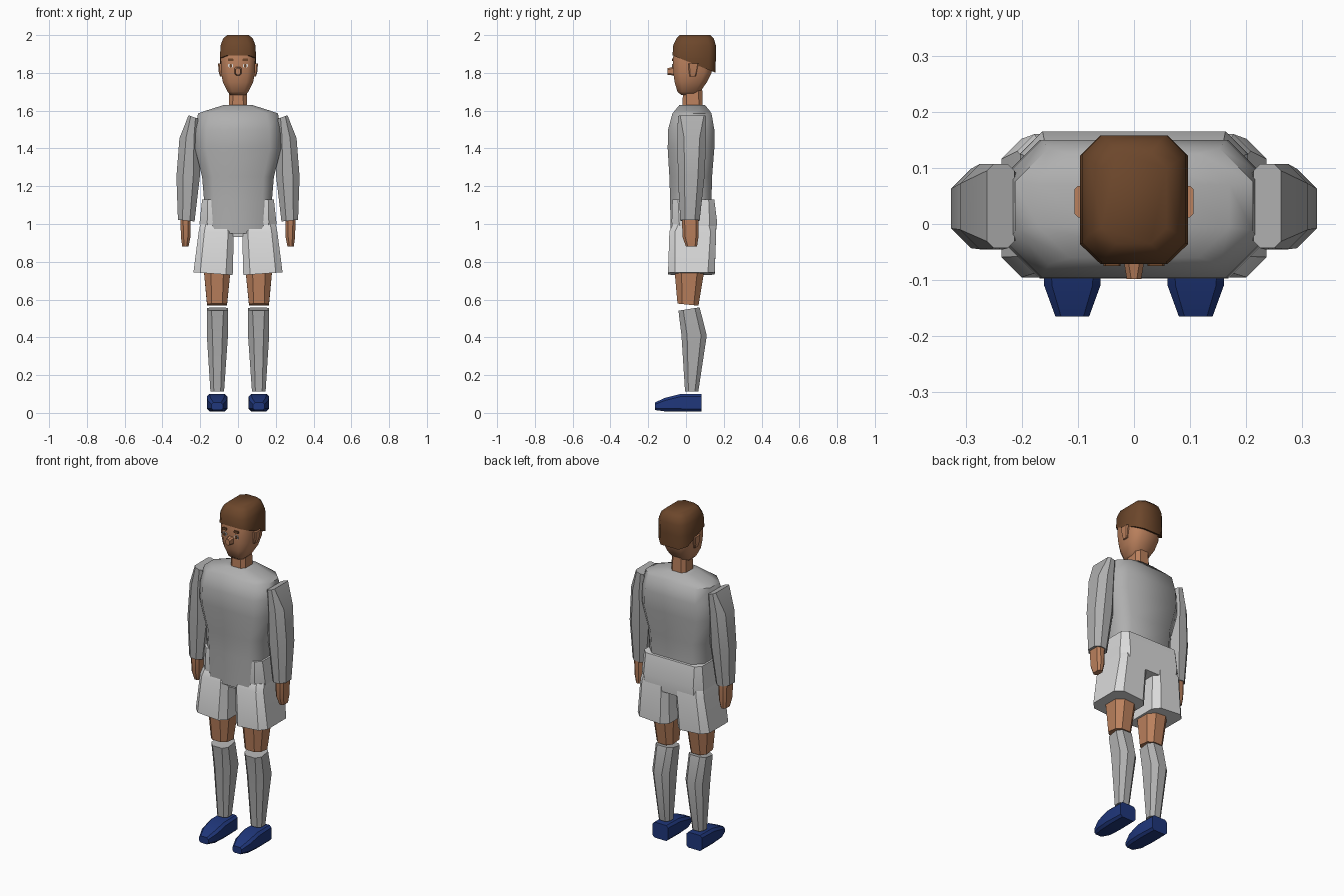
import bpy, bmesh, math
from mathutils import Vector


def material(name, rgb):
    m = bpy.data.materials.new(name)
    m.diffuse_color = (*rgb, 1)
    return m


SKIN = material("skin", (0.50, 0.22, 0.11))
HAIR = material("hair_brown", (0.15, 0.062, 0.024))
SHIRT = material("shirt_grey", (0.43, 0.43, 0.43))
SHORTS = material("shorts_light", (0.70, 0.70, 0.70))
SHOE = material("shoe_blue", (0.014, 0.038, 0.20))
WHITE = material("eye_white", (0.8, 0.8, 0.8))


def loft(name, mat, sections, smooth=25, along="z", side=1, cut=None):
    """Chamfered-rectangle sections: (pos, x0, x1, v0, v1, chamfer, tilt_x, tilt_v)."""
    bm = bmesh.new()
    rings = []
    for s in sections:
        p, x0, x1, v0, v1, c = s[:6]
        tx, tv = s[6:] if len(s) > 6 else (0, 0)
        outline = [(x0 + c, v0), (x1 - c, v0), (x1, v0 + c), (x1, v1 - c),
                   (x1 - c, v1), (x0 + c, v1), (x0, v1 - c), (x0, v0 + c)]
        ring = []
        for x, v in outline:
            q = p + tx * (x - (x0 + x1) / 2) + tv * (v - (v0 + v1) / 2)
            ring.append(bm.verts.new((x * side, v, q) if along == "z" else (x * side, q, v)))
        rings.append(ring)
    for a, b in zip(rings, rings[1:]):
        for i in range(8):
            j = (i + 1) % 8
            bm.faces.new((a[i], a[j], b[j], b[i]))
    bm.faces.new(rings[0])
    bm.faces.new(rings[-1])
    if cut:
        r = bmesh.ops.bisect_plane(bm, geom=bm.verts[:] + bm.edges[:] + bm.faces[:],
                                   plane_co=cut[0], plane_no=cut[1], clear_inner=True)
        edges = [e for e in r["geom_cut"] if isinstance(e, bmesh.types.BMEdge)]
        bmesh.ops.contextual_create(bm, geom=edges)
    bmesh.ops.recalc_face_normals(bm, faces=bm.faces[:])
    me = bpy.data.meshes.new(name)
    bm.to_mesh(me)
    bm.free()
    me.materials.append(mat)
    ob = bpy.data.objects.new(name, me)
    bpy.context.collection.objects.link(ob)
    bpy.ops.object.select_all(action="DESELECT")
    ob.select_set(True)
    bpy.context.view_layer.objects.active = ob
    bpy.ops.object.shade_smooth_by_angle(angle=math.radians(smooth))
    return ob


# Shirt body
loft("shirt", SHIRT, [
    (0.95, -0.17, 0.17, -0.082, 0.135, 0.045),
    (1.13, -0.18, 0.18, -0.084, 0.135, 0.05),
    (1.25, -0.19, 0.19, -0.088, 0.138, 0.055),
    (1.40, -0.228, 0.228, -0.097, 0.15, 0.06),
    (1.50, -0.225, 0.225, -0.095, 0.15, 0.06),
    (1.585, -0.212, 0.212, -0.072, 0.135, 0.06),
    (1.60, -0.17, 0.17, -0.06, 0.125, 0.055),
    (1.63, -0.075, 0.075, -0.035, 0.10, 0.03)], smooth=50)

# Shorts waist
loft("shorts_waist", SHORTS, [
    (0.93, -0.20, 0.20, -0.06, 0.155, 0.04),
    (1.01, -0.203, 0.203, -0.076, 0.165, 0.04),
    (1.13, -0.19, 0.19, -0.072, 0.15, 0.03)])

# Neck
loft("neck", SKIN, [
    (1.58, -0.05, 0.05, -0.02, 0.09, 0.02),
    (1.74, -0.045, 0.045, -0.015, 0.085, 0.02)])

# Head
loft("head", SKIN, [
    (1.683, -0.04, 0.04, -0.025, 0.05, 0.02),
    (1.70, -0.055, 0.055, -0.045, 0.075, 0.025),
    (1.75, -0.08, 0.08, -0.06, 0.11, 0.035),
    (1.80, -0.089, 0.089, -0.067, 0.135, 0.038),
    (1.88, -0.092, 0.092, -0.069, 0.148, 0.038),
    (1.95, -0.085, 0.085, -0.055, 0.14, 0.035)], smooth=55)

# Hair cap, trimmed along a line that drops towards the nape
loft("hair", HAIR, [
    (1.76, -0.094, 0.094, -0.071, 0.155, 0.036),
    (1.88, -0.096, 0.096, -0.072, 0.158, 0.036),
    (1.945, -0.092, 0.092, -0.068, 0.158, 0.034),
    (1.98, -0.08, 0.08, -0.052, 0.148, 0.034),
    (2.0, -0.058, 0.058, -0.035, 0.128, 0.028)],
    smooth=50, cut=(Vector((0, -0.07, 1.892)), Vector((0, 0.09, 0.225))))

# Nose
loft("nose", SKIN, [
    (-0.055, -0.02, 0.02, 1.785, 1.835, 0.008),
    (-0.098, -0.013, 0.013, 1.79, 1.825, 0.008)], along="y")

for side, label in ((-1, "left"), (1, "right")):
    # Face details
    loft("eye_" + label, WHITE, [
        (-0.064, 0.026, 0.052, 1.828, 1.848, 0.005),
        (-0.072, 0.026, 0.052, 1.828, 1.848, 0.005)], along="y", side=side)
    loft("pupil_" + label, HAIR, [
        (-0.068, 0.032, 0.046, 1.829, 1.847, 0.004),
        (-0.075, 0.032, 0.046, 1.829, 1.847, 0.004)], along="y", side=side)
    loft("eyebrow_" + label, HAIR, [
        (-0.066, 0.024, 0.054, 1.862, 1.876, 0.003),
        (-0.075, 0.024, 0.054, 1.862, 1.876, 0.003)], along="y", side=side)
    loft("ear_" + label, SKIN, [
        (1.78, 0.08, 0.095, 0.02, 0.05, 0.004),
        (1.805, 0.08, 0.102, 0.015, 0.06, 0.006),
        (1.85, 0.08, 0.106, 0.012, 0.068, 0.006)], side=side)

    # Sleeve
    loft("sleeve_" + label, SHIRT, [
        (1.018, 0.23, 0.318, -0.03, 0.072, 0.025, 0.1, 0),
        (1.25, 0.202, 0.326, -0.043, 0.098, 0.035),
        (1.46, 0.198, 0.31, -0.045, 0.107, 0.035, -0.1, 0),
        (1.567, 0.213, 0.262, -0.043, 0.107, 0.012, 0.35, 0)], side=side)

    # Hand
    loft("hand_" + label, SKIN, [
        (0.88, 0.262, 0.295, 0.0, 0.058, 0.01),
        (0.93, 0.252, 0.302, -0.018, 0.066, 0.014),
        (1.03, 0.25, 0.305, -0.022, 0.066, 0.014)], side=side)

    # Shorts leg
    loft("shorts_leg_" + label, SHORTS, [
        (0.737, 0.028, 0.236, -0.095, 0.152, 0.036, 0.07, 0),
        (0.96, 0.022, 0.208, -0.088, 0.16, 0.03),
        (1.0, 0.04, 0.20, -0.07, 0.15, 0.03)], side=side)

    # Thigh
    loft("thigh_" + label, SKIN, [
        (0.573, 0.058, 0.164, -0.045, 0.066, 0.025, 0, -0.1),
        (0.80, 0.035, 0.185, -0.065, 0.105, 0.04)], side=side)

    # Sock
    loft("sock_" + label, SHIRT, [
        (0.112, 0.074, 0.146, -0.005, 0.065, 0.018),
        (0.41, 0.053, 0.165, -0.024, 0.11, 0.03),
        (0.55, 0.052, 0.165, -0.04, 0.072, 0.025, 0, 0.16)], side=side)

    # Shoe
    loft("shoe_" + label, SHOE, [
        (0.082, 0.06, 0.162, 0.008, 0.10, 0.012),
        (-0.03, 0.056, 0.165, 0.008, 0.10, 0.014),
        (-0.11, 0.06, 0.16, 0.008, 0.08, 0.014),
        (-0.165, 0.08, 0.14, 0.015, 0.055, 0.01)], along="y", side=side)
